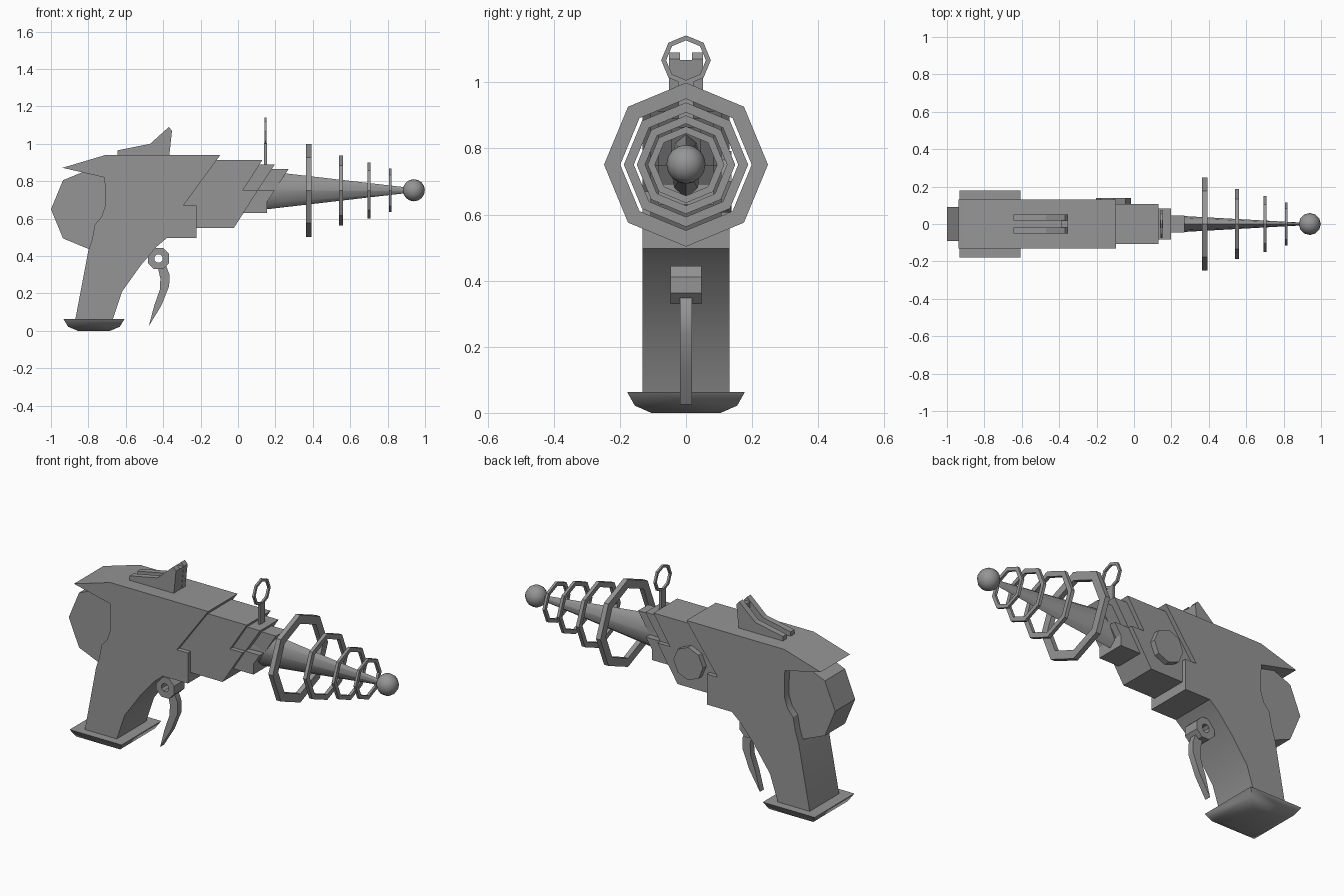
import bpy, bmesh, math
from mathutils import Vector

if "Cube" in bpy.data.objects:
    bpy.data.objects.remove(bpy.data.objects["Cube"])

# dark grey finish
GREY = bpy.data.materials.new("dark_grey")
GREY.diffuse_color = (0.3, 0.3, 0.3, 1)
GREY.use_nodes = True
GREY.node_tree.nodes["Principled BSDF"].inputs["Base Color"].default_value = GREY.diffuse_color


def make(name, bm, smooth=None):
    bmesh.ops.recalc_face_normals(bm, faces=bm.faces[:])
    me = bpy.data.meshes.new(name)
    bm.to_mesh(me)
    bm.free()
    me.materials.append(GREY)
    ob = bpy.data.objects.new(name, me)
    bpy.context.collection.objects.link(ob)
    if smooth:
        bpy.ops.object.select_all(action='DESELECT')
        ob.select_set(True)
        bpy.context.view_layer.objects.active = ob
        bpy.ops.object.shade_smooth_by_angle(angle=math.radians(smooth))
    return ob


def prism(name, pts, y0, y1, smooth=None):
    """Extrude an (x, z) outline from y0 to y1."""
    bm = bmesh.new()
    f = bm.faces.new([bm.verts.new((x, y0, z)) for x, z in pts])
    r = bmesh.ops.extrude_face_region(bm, geom=[f])
    vs = [v for v in r['geom'] if isinstance(v, bmesh.types.BMVert)]
    bmesh.ops.translate(bm, verts=vs, vec=(0, y1 - y0, 0))
    return make(name, bm, smooth)


def octagon(cx, cz, r, turn=0.0):
    return [(cx + r * math.cos(math.tau * (i + turn) / 8),
             cz + r * math.sin(math.tau * (i + turn) / 8)) for i in range(8)]


def ring(name, centre, outer, inner, half, axis, turn=0.0):
    """Flat octagonal ring around the x or y axis."""
    bm = bmesh.new()
    rows = []
    for r, h in ((outer, -half), (outer, half), (inner, half), (inner, -half)):
        row = []
        for u, v in octagon(0, 0, r, turn):
            p = Vector((h, u, v)) if axis == 'x' else Vector((u, h, v))
            row.append(bm.verts.new(Vector(centre) + p))
        rows.append(row)
    for k in range(4):
        a, b = rows[k], rows[(k + 1) % 4]
        for i in range(8):
            j = (i + 1) % 8
            bm.faces.new((a[i], a[j], b[j], b[i]))
    return make(name, bm)


# body with grip and overhanging rear fin
prism("body_and_grip", [
    (-0.71, 0.94), (-0.095, 0.94), (-0.292, 0.67), (-0.223, 0.67), (-0.223, 0.497),
    (-0.38, 0.497), (-0.435, 0.45), (-0.52, 0.35), (-0.62, 0.21), (-0.67, 0.06),
    (-0.87, 0.06), (-0.80, 0.43), (-0.78, 0.49), (-0.765, 0.57), (-0.73, 0.61),
    (-0.71, 0.67), (-0.713, 0.82), (-0.938, 0.872)], -0.132, 0.132, 30)

# rear drum
prism("rear_drum", octagon(-0.78, 0.65, 0.22), -0.09, 0.09)

# stepped barrel sections
prism("barrel_rear", [(-0.3, 0.913), (0.13, 0.913), (0.025, 0.75), (0.105, 0.75),
                      (-0.022, 0.55), (-0.3, 0.55)], -0.107, 0.107)
prism("barrel_middle", [(-0.1, 0.89), (0.197, 0.89), (0.105, 0.75), (0.195, 0.75),
                        (0.155, 0.69), (0.155, 0.63), (-0.1, 0.63)], -0.083, 0.083)
prism("barrel_front", [(0.0, 0.865), (0.27, 0.865), (0.158, 0.69), (0.0, 0.69)],
      -0.045, 0.045)

# side dial, on the far side only
prism("side_dial", octagon(-0.11, 0.70, 0.093), 0.09, 0.138)

# narrow tapered emitter, oval in section
bm = bmesh.new()
rows = []
for x, r in ((0.10, 0.108), (0.92, 0.013)):
    rows.append([bm.verts.new((x, 0.48 * u, 0.752 + v)) for u, v in octagon(0, 0, r)])
for i in range(8):
    j = (i + 1) % 8
    bm.faces.new((rows[0][i], rows[0][j], rows[1][j], rows[1][i]))
for row in rows:
    bm.faces.new(row)
make("emitter_cone", bm, 70)

# tip ball
bm = bmesh.new()
bmesh.ops.create_uvsphere(bm, u_segments=12, v_segments=8, radius=0.059)
bmesh.ops.translate(bm, verts=bm.verts[:], vec=(0.94, 0, 0.752))
make("tip_ball", bm, 60)

# shrinking rings around the emitter
for k, (x, ro, ri, h) in enumerate(((0.378, 0.248, 0.199, 0.014), (0.551, 0.188, 0.158, 0.01),
                                    (0.70, 0.149, 0.124, 0.008), (0.814, 0.116, 0.094, 0.007))):
    ring(f"emitter_ring_{k + 1}", (x, 0, 0.751), ro, ri, h, 'x')

# front sight: ring on a stem
ring("front_sight_ring", (0.147, 0, 1.067), 0.075, 0.06, 0.006, 'x')
prism("front_sight_stem", [(0.14, 0.87), (0.154, 0.87), (0.154, 1.005), (0.14, 1.005)],
      -0.022, 0.022)

# rear sight: two fins and a bridge
fin = [(-0.645, 0.93), (-0.645, 0.965), (-0.47, 1.0), (-0.37, 1.09), (-0.353, 1.07),
       (-0.368, 0.93)]
for side, y in (("left", 0.018), ("right", -0.052)):
    prism("rear_sight_fin_" + side, fin, y, y + 0.034)
prism("rear_sight_bridge", [(-0.39, 0.93), (-0.39, 1.068), (-0.3545, 1.068), (-0.3693, 0.93)],
      -0.018, 0.018)

# trigger and its pivot
ring("trigger_pivot", (-0.425, 0, 0.387), 0.062, 0.024, 0.047, 'y', 0.5)
prism("trigger", [(-0.43, 0.345), (-0.385, 0.35), (-0.366, 0.30), (-0.368, 0.24),
                  (-0.41, 0.135), (-0.477, 0.025), (-0.448, 0.135), (-0.418, 0.22),
                  (-0.415, 0.28)], -0.018, 0.018, 40)

# butt plate, rounded underneath
bm = bmesh.new()
rows = []
for z, hx, hy in ((0.063, 0.163, 0.178), (0.022, 0.138, 0.155), (0.0, 0.085, 0.105)):
    rows.append([bm.verts.new((-0.770 + sx * hx, sy * hy, z))
                 for sx, sy in ((-1, -1), (1, -1), (1, 1), (-1, 1))])
for a, b in zip(rows, rows[1:]):
    for i in range(4):
        j = (i + 1) % 4
        bm.faces.new((a[i], a[j], b[j], b[i]))
bm.faces.new(rows[0])
bm.faces.new(rows[-1])
make("butt_plate", bm, 42)
